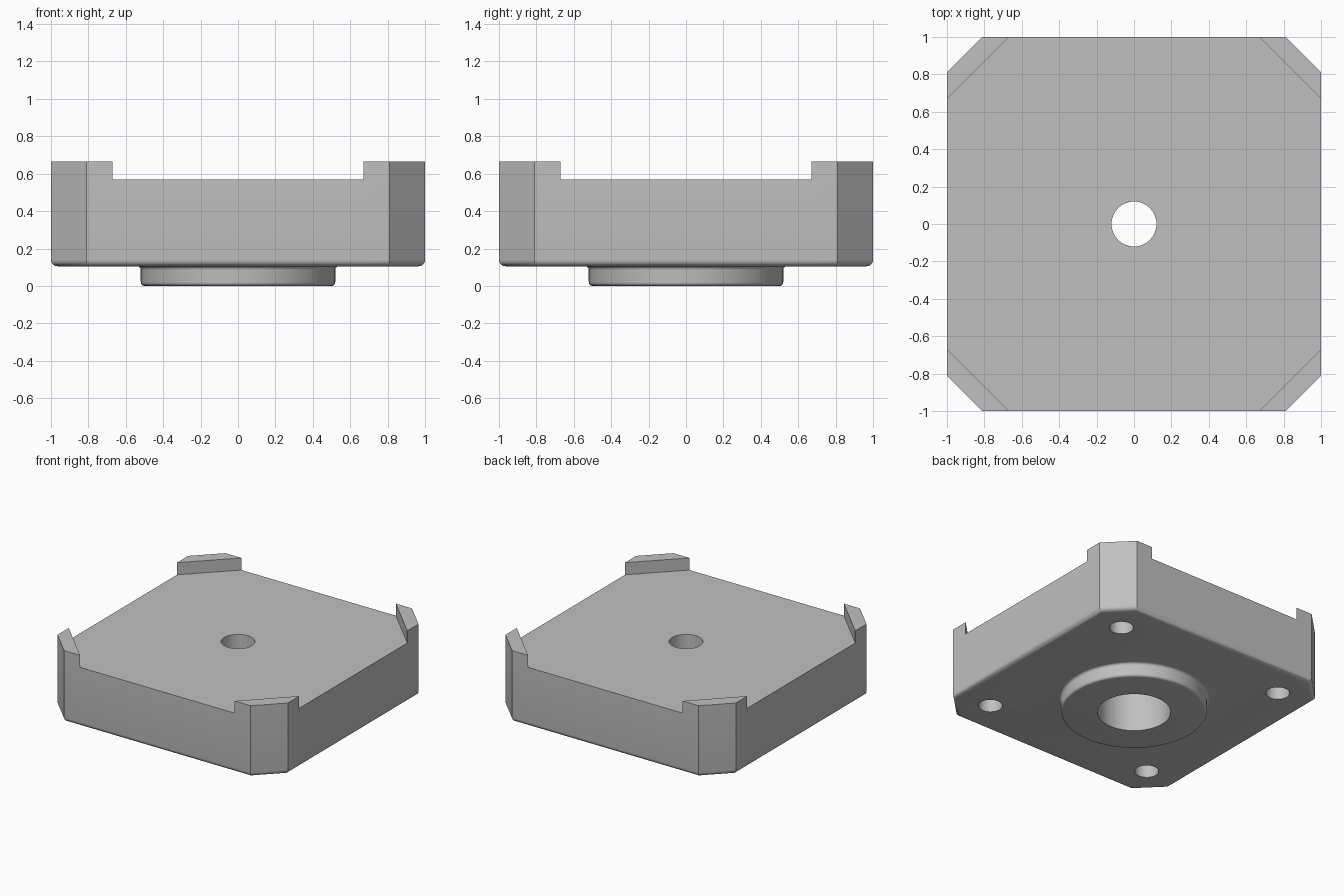
import bpy
import bmesh
from math import sin, cos, pi, radians, sqrt

cube = bpy.data.objects.get("Cube")
if cube:
    bpy.data.objects.remove(cube, do_unlink=True)

SEGMENTS = 96
FLOOR, DECK, TOP = 0.105, 0.57, 0.665   # underside, plate top, corner pad top

grey = bpy.data.materials.new("plain grey")
grey.use_nodes = True
colour = (0.53, 0.53, 0.53, 1)
grey.diffuse_color = colour
grey.node_tree.nodes["Principled BSDF"].inputs["Base Color"].default_value = colour


def loft(name, rings):
    """Solid through a stack of equal-length rings, listed bottom to top."""
    bm = bmesh.new()
    loops = [[bm.verts.new(p) for p in ring] for ring in rings]
    n = len(loops[0])
    for low, high in zip(loops, loops[1:]):
        for i in range(n):
            j = (i + 1) % n
            bm.faces.new((low[i], low[j], high[j], high[i]))
    bm.faces.new(loops[0][::-1])
    bm.faces.new(loops[-1])
    bmesh.ops.recalc_face_normals(bm, faces=bm.faces)
    mesh = bpy.data.meshes.new(name)
    bm.to_mesh(mesh)
    bm.free()
    mesh.materials.append(grey)
    obj = bpy.data.objects.new(name, mesh)
    bpy.context.collection.objects.link(obj)
    return obj


def circle(r, z, x=0, y=0):
    steps = [2 * pi * i / SEGMENTS for i in range(SEGMENTS)]
    return [(x + r * cos(a), y + r * sin(a), z) for a in steps]


def octagon(inset, z):
    h = 1 - inset
    k = 1.81 - inset * sqrt(2) - h
    return [(h, -k, z), (h, k, z), (k, h, z), (-k, h, z),
            (-h, k, z), (-h, -k, z), (-k, -h, z), (k, -h, z)]


def combine(target, tool, operation):
    mod = target.modifiers.new(operation.title(), 'BOOLEAN')
    mod.operation, mod.solver, mod.object = operation, 'EXACT', tool
    bpy.context.view_layer.objects.active = target
    bpy.ops.object.modifier_apply(modifier=mod.name)
    bpy.data.objects.remove(tool, do_unlink=True)


arc = [radians(a) for a in range(0, 91, 15)]

# Square plate with clipped corners and a rounded lower edge
R = 0.035
plate = loft("base_plate",
             [octagon(R * (1 - sin(a)), FLOOR + R * (1 - cos(a))) for a in arc]
             + [octagon(0, TOP)])

# Lower the deck, leaving a raised pad at each corner
d = 1.67
diamond = [(d, 0), (0, d), (-d, 0), (0, -d)]
combine(plate, loft("deck_cutter", [[(x, y, z) for x, y in diamond]
                                    for z in (DECK, 1)]), 'DIFFERENCE')

# Round boss below, with rounded rim and a fillet into the plate
r = 0.02
rim = [circle(0.52 - r * (1 - sin(a)), r * (1 - cos(a))) for a in arc]
fillet = [circle(0.52 + r * (1 - cos(a)), FLOOR - r + r * sin(a)) for a in arc]
combine(plate, loft("boss", rim + fillet + [circle(0.54, 0.2)]), 'UNION')

# Wide bore from below and narrow hole through the deck
combine(plate, loft("bore", [circle(0.26, -0.1), circle(0.26, 0.39)]), 'DIFFERENCE')
combine(plate, loft("centre_hole", [circle(0.12, 0.3), circle(0.12, 0.8)]), 'DIFFERENCE')

# Blind screw holes under the corners
for sx in (-1, 1):
    for sy in (-1, 1):
        x, y = 0.725 * sx, 0.725 * sy
        combine(plate, loft("screw_hole", [circle(0.085, 0, x, y),
                                           circle(0.085, 0.37, x, y)]), 'DIFFERENCE')

bpy.ops.object.select_all(action='DESELECT')
plate.select_set(True)
bpy.context.view_layer.objects.active = plate
bpy.ops.object.shade_smooth_by_angle(angle=radians(30))
